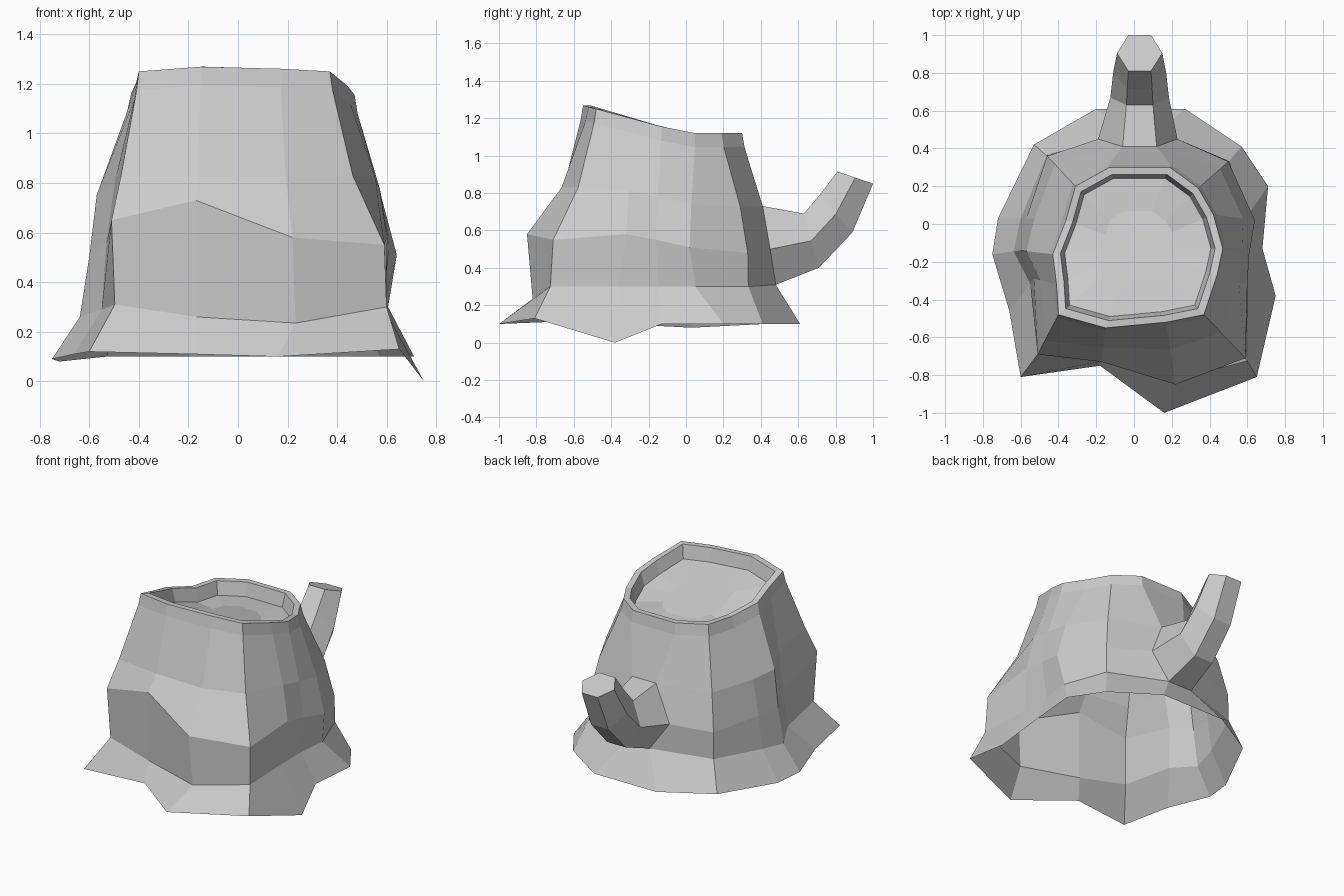
import bpy, bmesh
from mathutils import Vector

if "Cube" in bpy.data.objects:
    bpy.data.objects.remove(bpy.data.objects["Cube"])

# Outlines of the trunk, 14 columns counter-clockwise from the front left
ROOTS = [(-.60, -.81, .12), (-.18, -.75, .11), (.16, -1.0, .10), (.65, -.81, .13),
         (.75, -.38, 0), (.68, -.13, .10), (.71, .20, .10), (.57, .41, .10),
         (.27, .61, .10), (-.20, .61, .10), (-.53, .42, .10), (-.72, .03, .08),
         (-.75, -.16, .09), (-.66, -.46, .11)]
WAIST = [(-.51, -.69, .65), (-.17, -.73, .73), (.22, -.85, .58), (.59, -.71, .55),
         (.60, -.32, .58), (.61, -.16, .55), (.64, .02, .51), (.50, .33, .48),
         (.23, .45, .50), (-.19, .45, .50), (-.46, .36, .48), (-.57, .03, .50),
         (-.60, -.14, .50), (-.53, -.29, .56)]
RIM = [(-.40, -.48), (-.15, -.55), (.17, -.52), (.37, -.48), (.44, -.27), (.47, -.13),
       (.42, .05), (.34, .19), (.19, .30), (-.13, .30), (-.31, .20), (-.36, .02),
       (-.43, -.16), (-.41, -.32)]
# Flare top per column: how far out toward the roots, and how high
HIP = {0: (-.15, .31), 1: (-.2, .26), 2: (-.2, .235), 3: (.15, .30),
       11: (.2, .28), 12: (.25, .26), 13: (.15, .29)}
# Shoulder per column: how far in toward the rim
SHOULDER = {0: .35, 1: .42, 2: .56, 3: .58, 11: .2, 12: .18}
N = len(RIM)
MID = Vector((.02, -.12, 0))

bm = bmesh.new()


def ring(points):
    return [bm.verts.new(p) for p in points]


def skin(a, b, skip=()):
    n = len(a)
    for i in range(n):
        if i not in skip:
            j = (i + 1) % n
            bm.faces.new((a[i], a[j], b[j], b[i]))


def mix(a, b, t, z):
    return Vector((a.x + (b.x - a.x) * t, a.y + (b.y - a.y) * t, z))


roots = [Vector(p) for p in ROOTS]
waist = [Vector(p) for p in WAIST]
rim = [Vector((x, y, 1.12 + .27 * max(-y, 0))) for x, y in RIM]

# In-between rings: flare top, shoulder and collar
hip, shoulder = [], []
for i in range(N):
    t, z = HIP.get(i, (.04, .30))
    hip.append(mix(waist[i], roots[i], t, z))
    w, r = waist[i], rim[i]
    z = .83 if i < 4 else w.z + (r.z - w.z) * .38
    shoulder.append(mix(w, r, SHOULDER.get(i, .28), z))
collar = [mix(s, r, .88, r.z - .075) for s, r in zip(shoulder, rim)]
# Pinch the right side above the roots
for i, x, y in ((4, .585, -.36), (5, .585, -.15), (6, .605, .05)):
    hip[i] = Vector((x, y, .30))
# Narrow the two columns where the branch leaves the trunk
for i, x in ((8, .12), (9, -.06)):
    hip[i] = Vector((x, .48, .31))
    shoulder[i] = Vector((x, .41, .73))

# Trunk walls, with an opening for the branch
v_roots, v_hip, v_waist, v_shoulder, v_collar, v_rim = [
    ring(p) for p in (roots, hip, waist, shoulder, collar, rim)]
skin(v_roots, v_hip)
skin(v_hip, v_waist, skip=(8,))
skin(v_waist, v_shoulder, skip=(8,))
skin(v_shoulder, v_collar)
skin(v_collar, v_rim)

# Bark lip and sunken cut surface, which slopes like the rim
last = v_rim
for s, drop, slope in ((.91, 0, 1), (.86, .09, 1), (.45, .09, .6)):
    new = ring([mix(MID, p, s, 1.16 + (p.z - 1.16) * slope - drop) for p in rim])
    skin(last, new)
    last = new
bm.faces.new(last)

# Branch stub: six-sided, grown out of the opening and bending upward
last = [v_hip[8], v_hip[9], v_waist[9], v_shoulder[9], v_shoulder[8], v_waist[8]]
for lo, hi, half in (((.71, .40), (.63, .69), .155),
                     ((.89, .59), (.715, .79), .14),
                     ((1.0, .85), (.81, .915), .12)):
    side = ((lo[0] + hi[0]) / 2, (lo[1] + hi[1]) / 2)
    k = .06 + (half - .12) * .3
    new = ring([(.03 + k, *lo), (.03 - k, *lo), (.03 - half, *side),
                (.03 - k, *hi), (.03 + k, *hi), (.03 + half, *side)])
    skin(last, new)
    last = new
bm.faces.new(last)

mesh = bpy.data.meshes.new("tree_stump")
bm.to_mesh(mesh)
bm.free()
obj = bpy.data.objects.new("tree_stump", mesh)
bpy.context.collection.objects.link(obj)
